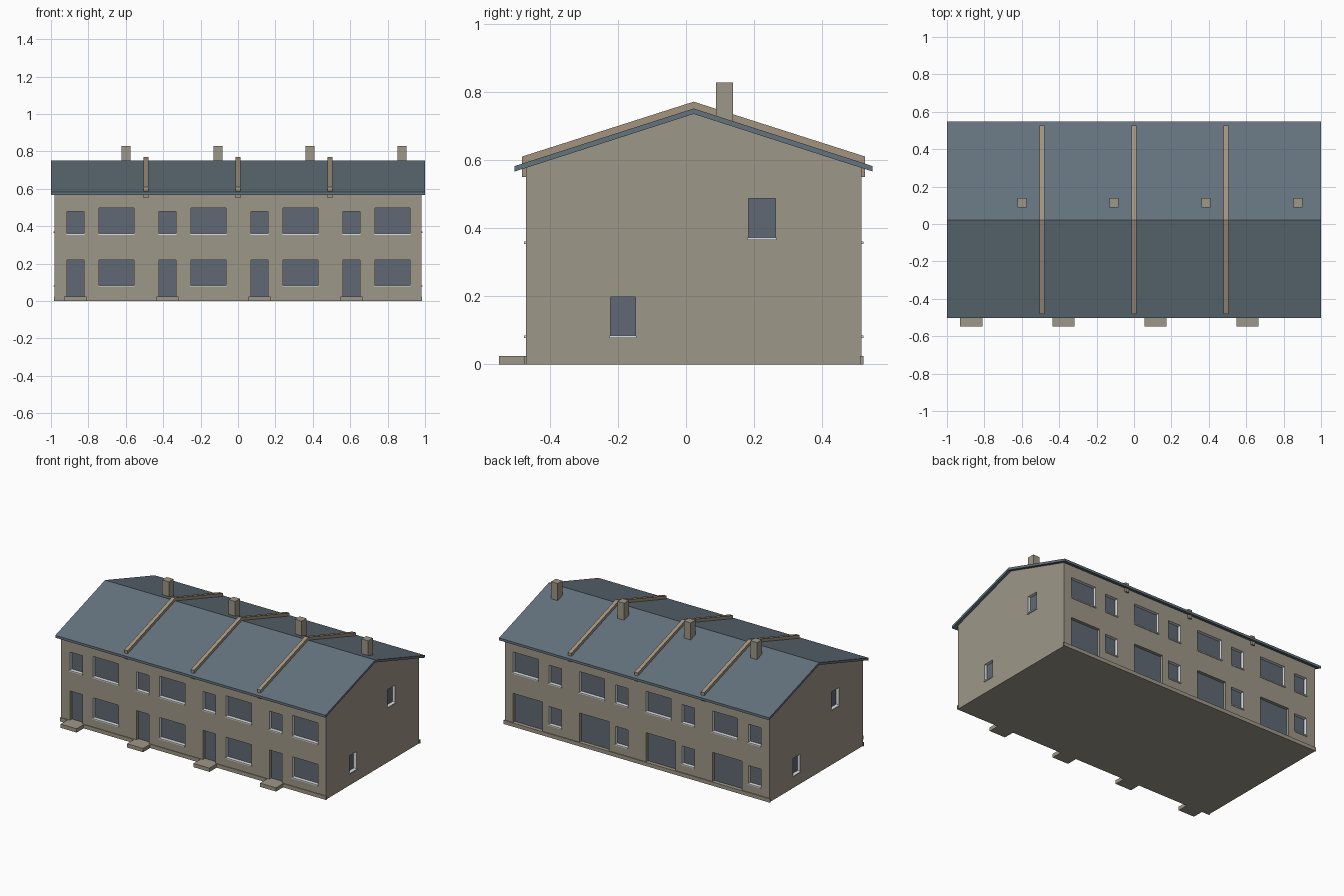
import bpy, bmesh

if "Cube" in bpy.data.objects:
    bpy.data.objects.remove(bpy.data.objects["Cube"])

def material(name, rgb):
    m = bpy.data.materials.new(name)
    lin = [((c / 255 + 0.055) / 1.055) ** 2.4 for c in rgb]
    m.diffuse_color = (*lin, 1)
    m.use_nodes = True
    m.node_tree.nodes["Principled BSDF"].inputs["Base Color"].default_value = m.diffuse_color
    return m

WALL = material("wall_render", (158, 151, 136))
GLASS = material("blue_grey_glass", (96, 105, 115))
WHITE = material("white_trim", (222, 225, 228))
ROOF = material("slate_roof", (100, 115, 125))
COPING = material("tan_coping", (164, 148, 127))

MID = 0.0225            # ridge line y
FRONT, BACK, END = -0.47, 0.515, 0.98
UNIT = 0.492            # width of one dwelling
DEPTH = 0.02            # window recess

def finish(name, bm, mats):
    bmesh.ops.recalc_face_normals(bm, faces=bm.faces)
    me = bpy.data.meshes.new(name)
    bm.to_mesh(me)
    bm.free()
    for m in mats:
        me.materials.append(m)
    ob = bpy.data.objects.new(name, me)
    bpy.context.collection.objects.link(ob)
    return ob

def add_box(bm, x0, x1, y0, y1, z0, z1):
    geo = bmesh.ops.create_cube(bm, size=1)
    for v in geo["verts"]:
        v.co = ((x0 + x1) / 2 + v.co.x * (x1 - x0),
                (y0 + y1) / 2 + v.co.y * (y1 - y0),
                (z0 + z1) / 2 + v.co.z * (z1 - z0))
    return {f for v in geo["verts"] for f in v.link_faces}

def box(name, mat, *size):
    bm = bmesh.new()
    add_box(bm, *size)
    return finish(name, bm, [mat])

def prism(name, mats, profile, x0, x1):
    """Extrude a y-z outline along x."""
    bm = bmesh.new()
    face = bm.faces.new([bm.verts.new((x0, y, z)) for y, z in profile])
    ext = bmesh.ops.extrude_face_region(bm, geom=[face])["geom"]
    for v in ext:
        if isinstance(v, bmesh.types.BMVert):
            v.co.x = x1
    return finish(name, bm, mats)

# House body with gable ends
body = prism("house_walls", [WALL, GLASS, WHITE],
             [(FRONT, 0), (BACK, 0), (BACK, 0.58), (MID, 0.742), (FRONT, 0.58)], -END, END)

# Openings: (side, start, end, bottom, top, has sill)
openings = []
for i in range(4):
    s = i * UNIT
    sm, lg = (-0.914 + s, -0.823 + s), (-0.743 + s, -0.556 + s)
    openings += [("front", *sm, 0.358, 0.48, True), ("front", *lg, 0.358, 0.497, True),
                 ("front", *sm, 0.025, 0.22, False), ("front", *lg, 0.082, 0.22, True),
                 ("back", *sm, 0.358, 0.48, True), ("back", *lg, 0.358, 0.497, True),
                 ("back", *sm, 0.082, 0.203, True),
                 ("back", -0.776 + s, -0.556 + s, 0.025, 0.22, False)]
openings += [("right", -0.222, -0.148, 0.082, 0.198, True), ("right", 0.183, 0.262, 0.37, 0.487, True),
             ("left", 0.193, 0.267, 0.082, 0.198, True), ("left", -0.217, -0.138, 0.37, 0.487, True)]

def span(side, a, b, inner, outer):
    """x and y limits of a piece reaching from inside to outside a wall plane."""
    if side == "front":
        return a, b, FRONT - outer, FRONT + inner
    if side == "back":
        return a, b, BACK - inner, BACK + outer
    if side == "right":
        return END - inner, END + outer, a, b
    return -END - outer, -END + inner, a, b

INWARD = {"front": (0, 1), "back": (0, -1), "right": (-1, 0), "left": (1, 0)}
cut, sills = bmesh.new(), bmesh.new()
for side, a, b, z0, z1, sill in openings:
    faces = add_box(cut, *span(side, a, b, DEPTH, 0.03), z0, z1)
    dx, dy = INWARD[side]
    for f in faces:
        f.normal_update()
        deep = f.normal.x * dx + f.normal.y * dy > 0.5
        f.material_index = 1 if deep else (2 if sill else 0)
    if sill:
        add_box(sills, *span(side, a - 0.003, b + 0.003, DEPTH - 0.001, 0.006), z0 - 0.005, z0 + 0.002)
finish("window_sills", sills, [WHITE])
cutter = finish("opening_cutter", cut, [WALL, GLASS, WHITE])
cutter.hide_render = True

mod = body.modifiers.new("openings", "BOOLEAN")
mod.operation = "DIFFERENCE"
mod.solver = "EXACT"
mod.object = cutter
bpy.context.view_layer.objects.active = body
bpy.ops.object.modifier_apply(modifier=mod.name)
bpy.data.objects.remove(cutter)

# Plinth strips along the long sides
box("front_plinth", WALL, -0.985, 0.985, FRONT - 0.005, FRONT + 0.004, 0, 0.025)
box("back_plinth", WALL, -0.985, 0.985, BACK - 0.004, BACK + 0.006, 0, 0.025)

# Roof slab
prism("roof", [ROOF], [(-0.503, 0.566), (-0.503, 0.582), (MID, 0.751), (0.548, 0.582),
                       (0.548, 0.566), (MID, 0.735)], -1, 1)

# Party wall ridges between dwellings
for i in range(3):
    x = (i - 1) * UNIT
    prism("party_wall", [COPING], [(-0.481, 0.55), (-0.481, 0.61), (MID, 0.771),
                                   (0.526, 0.61), (0.526, 0.55)], x - 0.0125, x + 0.0125)

# Chimneys and door steps, one per dwelling
for i in range(4):
    s = i * UNIT
    box("chimney", WALL, -0.623 + s, -0.574 + s, 0.088, 0.138, 0.68, 0.828)
    box("door_step", WALL, -0.929 + s, -0.81 + s, -0.549, FRONT + 0.002, 0, 0.025)
